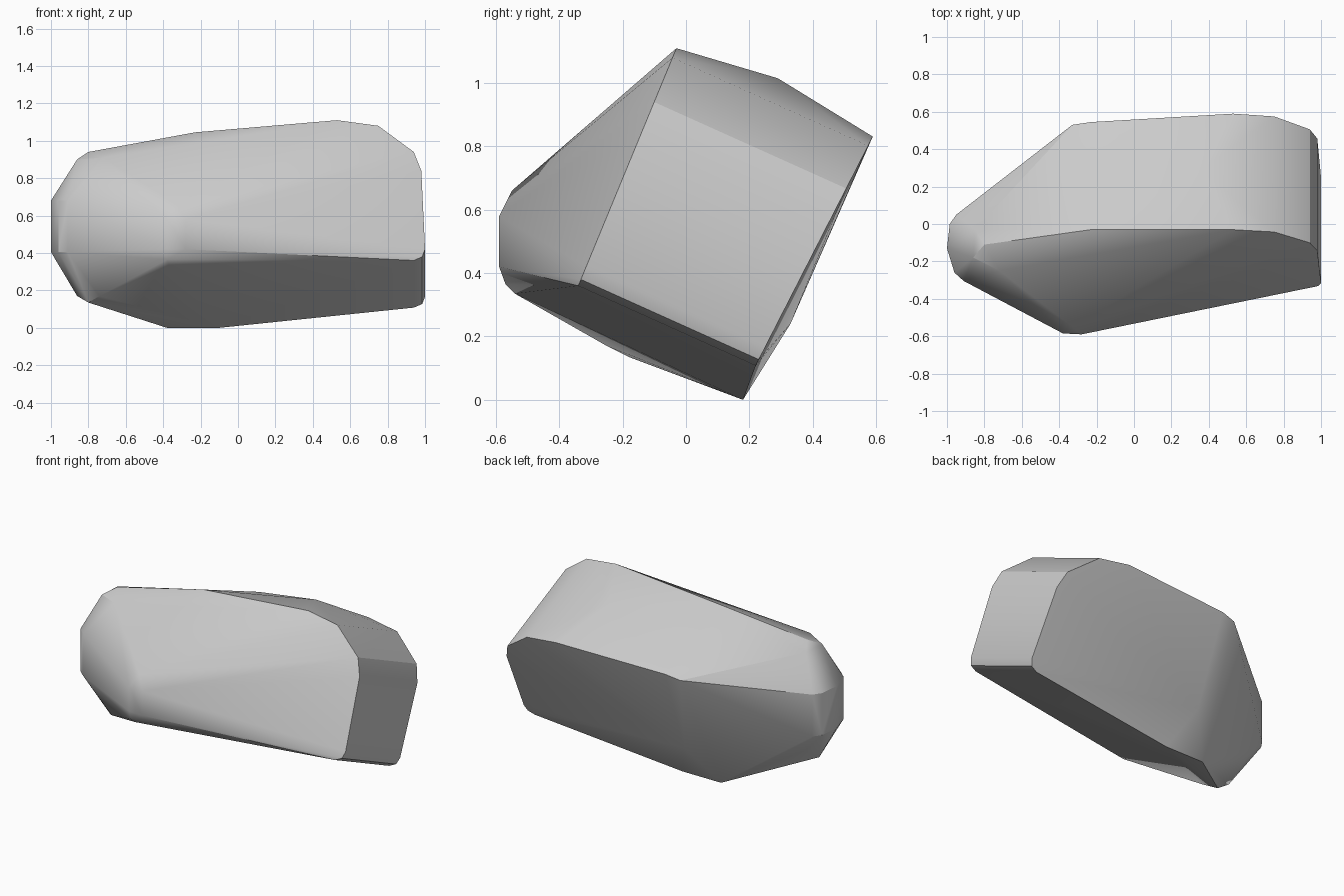
import bpy
import bmesh
from mathutils import Vector

default_cube = bpy.data.objects.get("Cube")
if default_cube:
    bpy.data.objects.remove(default_cube, do_unlink=True)


def make_material(name, colour):
    material = bpy.data.materials.new(name)
    material.use_nodes = True
    material.diffuse_color = colour
    shader = next(node for node in material.node_tree.nodes if node.type == "BSDF_PRINCIPLED")
    shader.inputs["Base Color"].default_value = colour
    return material


def front_corner(x, z):
    """Corner on the leaning front plane of the thick end."""
    return Vector((x, -0.34 + (z - 0.36) * 0.413, z))


def back_corner(corner):
    """Matching corner after sweeping down and back through the block."""
    depth = 0.56 + 0.08 * (corner.z - 0.36)
    return corner + Vector((0, depth, -0.45 * depth))


def hull_object(name, points, material):
    """Closed convex block around the given corners."""
    mesh = bpy.data.meshes.new(name)
    bm = bmesh.new()
    for point in points:
        bm.verts.new(point)
    result = bmesh.ops.convex_hull(bm, input=bm.verts)
    unused = [item for item in result["geom_interior"] + result["geom_unused"]
              if isinstance(item, bmesh.types.BMVert) and item.is_valid]
    bmesh.ops.delete(bm, geom=list(set(unused)), context="VERTS")
    bmesh.ops.recalc_face_normals(bm, faces=bm.faces)
    bm.to_mesh(mesh)
    bm.free()
    mesh.materials.append(material)
    block = bpy.data.objects.new(name, mesh)
    bpy.context.collection.objects.link(block)
    return block


# Thick end: bevelled profile swept along the leaning depth direction
end_profile = [(0.53, 1.11), (0.75, 1.08), (0.94, 0.94), (0.98, 0.84),
               (1, 0.42), (0.985, 0.38), (0.94, 0.36)]
front_edge = [front_corner(x, z) for x, z in end_profile]
back_edge = [back_corner(corner) for corner in front_edge]

# Front ridge, where the front face turns towards the narrow end
front_ridge = [(-0.28, -0.59, 0.42), (-0.28, -0.59, 0.58), (-0.38, -0.585, 0.42),
               (-0.38, -0.585, 0.58), (-0.38, -0.57, 0.365), (-0.33, -0.55, 0.66),
               (-0.37, -0.54, 0.335)]

# Crown, back shoulder and underside
crown = [(-0.23, -0.03, 1.045), (0.36, 0.29, 1.015)]
back_shoulder = [(-0.23, 0.545, 0.81), (-0.33, 0.53, 0.79), (-0.22, 0.33, 0.24)]
underside = [(-0.1, 0.18, 0), (-0.38, 0.18, 0)]

# Narrow end: upper and lower bevels around a small upright cap
upper_bevel = [(-0.72, -0.25, 0.91), (-0.86, -0.18, 0.9), (-0.8, -0.11, 0.94),
               (-0.85, -0.03, 0.9)]
lower_bevel = [(-0.74, -0.25, 0.17), (-0.8, -0.18, 0.135), (-0.86, -0.15, 0.17),
               (-0.86, 0, 0.27)]
cap_outline = [(-0.91, -0.305), (-0.96, -0.26), (-1, -0.13), (-0.985, 0), (-0.95, 0.05)]
narrow_cap = [(x, y, z) for x, y in cap_outline for z in (0.405, 0.68)]

stone_grey = make_material("stone grey", (0.6, 0.6, 0.6, 1))
corners = (front_edge + back_edge + front_ridge + crown + back_shoulder
           + underside + upper_bevel + lower_bevel + narrow_cap)
stone = hull_object("stone_block", corners, stone_grey)

# Soft facets with crisp main edges
bpy.ops.object.select_all(action="DESELECT")
stone.select_set(True)
bpy.context.view_layer.objects.active = stone
bpy.ops.object.shade_smooth_by_angle(angle=0.52)
